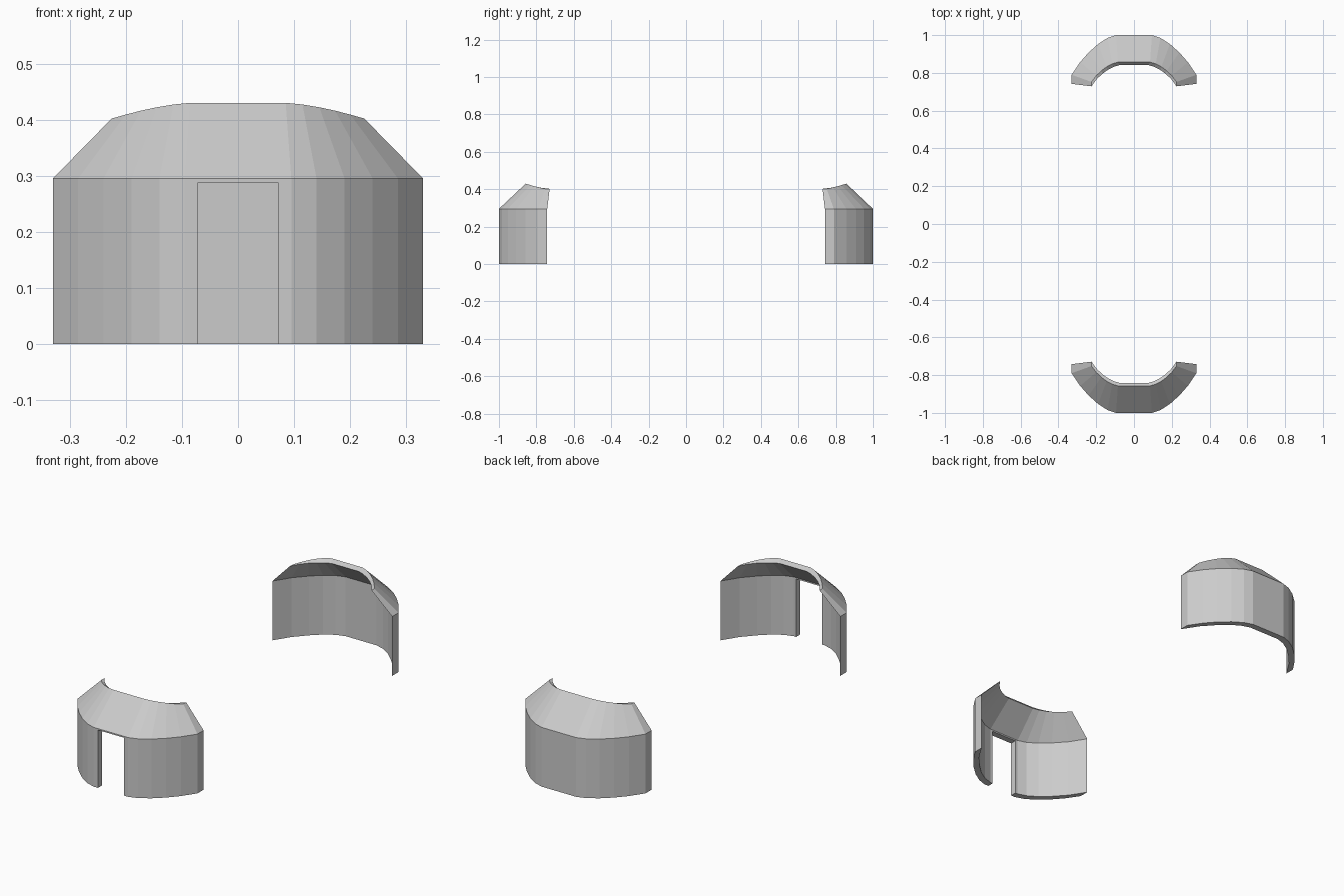
import bpy, bmesh

if "Cube" in bpy.data.objects:
    bpy.data.objects.remove(bpy.data.objects["Cube"])

EAVE = 0.295

# Half-plan curves, centre to end (x, distance from model centre)
outer = [(0.095, 1.0), (0.14, 0.985), (0.19, 0.953), (0.24, 0.908), (0.285, 0.857), (0.33, 0.79)]
inner = [(0.085, 0.968), (0.13, 0.954), (0.178, 0.924), (0.226, 0.88), (0.28, 0.82), (0.33, 0.742)]
# Roof rim edges (x, distance, height)
rim_out = [(0.085, 0.857, 0.43), (0.115, 0.848, 0.427), (0.145, 0.832, 0.422),
           (0.173, 0.811, 0.416), (0.2, 0.785, 0.409), (0.225, 0.752, 0.402)]
rim_in = [(0.075, 0.842, 0.413), (0.107, 0.832, 0.411), (0.138, 0.816, 0.409),
          (0.168, 0.795, 0.407), (0.197, 0.767, 0.405), (0.225, 0.729, 0.402)]


def section(i, side):
    """Closed wall and roof cross-section at one station."""
    (ox, oy), (ix, iy) = outer[i], inner[i]
    pts = [(ox, oy, 0), (ox, oy, EAVE), rim_out[i], rim_in[i], (ix, iy, EAVE), (ix, iy, 0)]
    return [(x * side, y, z) for x, y, z in pts]


def shell(name, direction):
    """Loft the sections into one curved wall with its sloping roof."""
    n = len(outer)
    stations = [section(i, -1) for i in reversed(range(n))] + [section(i, 1) for i in range(n)]
    bm = bmesh.new()
    rings = [[bm.verts.new((x, y * direction, z)) for x, y, z in s] for s in stations]
    for a, b in zip(rings, rings[1:]):
        for k in range(6):
            j = (k + 1) % 6
            bm.faces.new((a[k], a[j], b[j], b[k]))
    # Each end is a wall panel plus a sloping roof panel
    for r in (rings[0], rings[-1]):
        bm.faces.new((r[0], r[1], r[4], r[5]))
        bm.faces.new((r[1], r[2], r[3], r[4]))
    bmesh.ops.recalc_face_normals(bm, faces=bm.faces)
    mesh = bpy.data.meshes.new(name)
    bm.to_mesh(mesh)
    bm.free()
    obj = bpy.data.objects.new(name, mesh)
    bpy.context.collection.objects.link(obj)
    return obj


front = shell("front_shelter", -1)
back = shell("back_shelter", 1)

# Doorway through the front wall
bpy.ops.mesh.primitive_cube_add(size=1, location=(0, -0.98, 0.094))
cutter = bpy.context.object
cutter.name = "doorway_cutter"
cutter.scale = (0.142, 0.2, 0.388)
cutter.hide_render = True
cutter.hide_viewport = True
cutter.display_type = 'WIRE'
cut = front.modifiers.new("doorway", 'BOOLEAN')
cut.operation = 'DIFFERENCE'
cut.solver = 'EXACT'
cut.object = cutter
